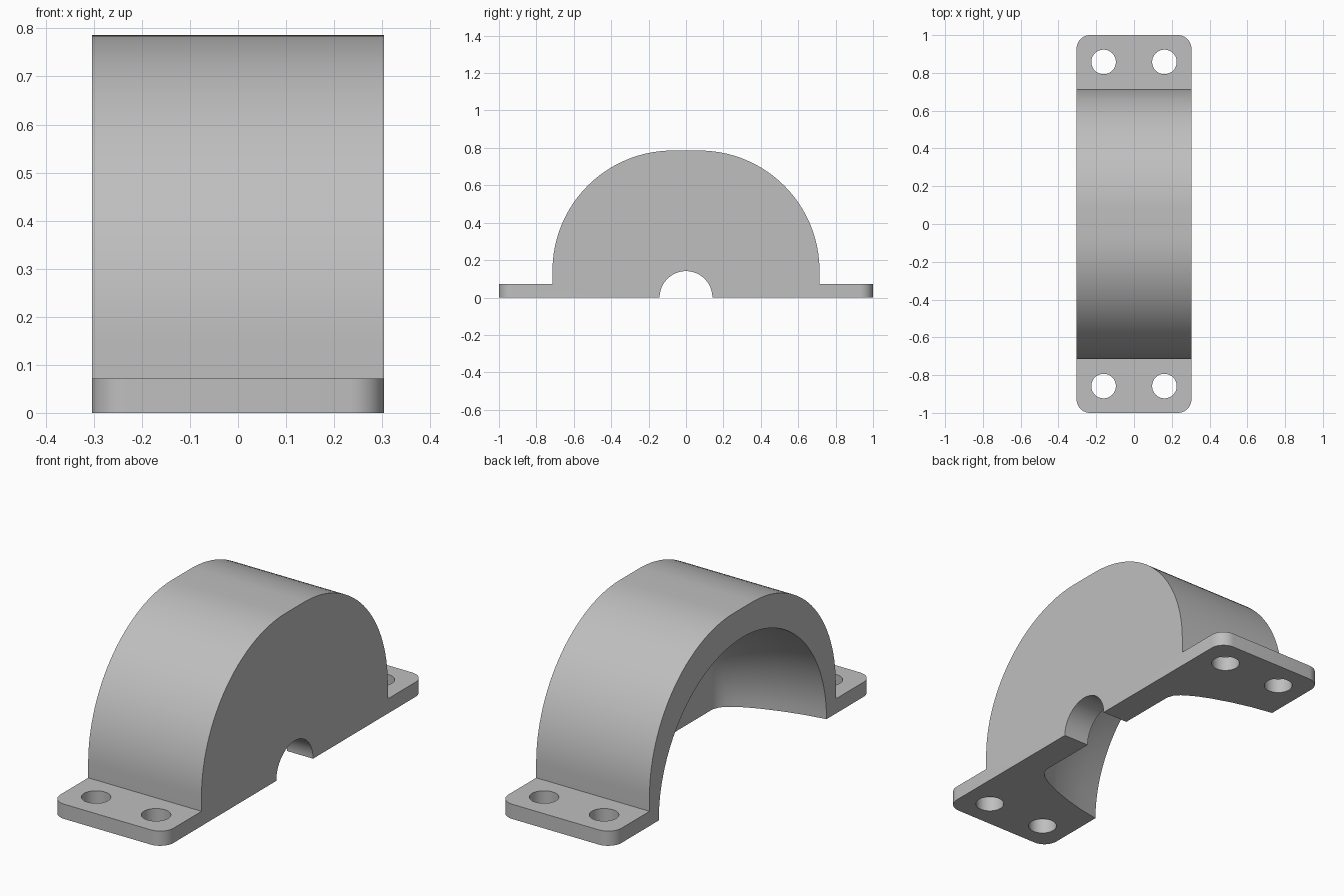
import bpy
import bmesh
from math import sin, cos, pi, radians
from mathutils import Matrix, Vector

cube = bpy.data.objects.get("Cube")
if cube:
    bpy.data.objects.remove(cube, do_unlink=True)

HALF_W = 0.304      # half width across x
BODY = 0.714        # half length of the arched body
FLANGE = 0.0714     # foot thickness
ARC = 0.643         # radius of the outer shoulder arcs
HOLE = 0.141        # shaft opening radius
WALL = 0.165        # inner face of the closed side


def make_object(name, bm):
    bmesh.ops.recalc_face_normals(bm, faces=bm.faces)
    mesh = bpy.data.meshes.new(name)
    bm.to_mesh(mesh)
    bm.free()
    obj = bpy.data.objects.new(name, mesh)
    bpy.context.collection.objects.link(obj)
    return obj


def cylinder(name, radius, depth, matrix):
    bm = bmesh.new()
    bmesh.ops.create_cone(bm, cap_ends=True, segments=64, radius1=radius,
                          radius2=radius, depth=depth, matrix=matrix)
    return make_object(name, bm)


# Housing outline: feet, upright sides, two shoulder arcs, flat crown
steps = 32
right = [(1, 0), (1, FLANGE), (BODY, FLANGE)]
for i in range(steps + 1):
    a = pi / 2 * i / steps
    right.append((BODY - ARC + ARC * cos(a), 2 * FLANGE + ARC * sin(a)))
outline = right + [(-y, z) for y, z in reversed(right)]

bm = bmesh.new()
face = bm.faces.new([bm.verts.new((-HALF_W, y, z)) for y, z in outline])
ext = bmesh.ops.extrude_face_region(bm, geom=[face])
bmesh.ops.translate(bm, vec=(2 * HALF_W, 0, 0),
                    verts=[v for v in ext["geom"] if isinstance(v, bmesh.types.BMVert)])

# Rounded foot corners
corners = [e for e in bm.edges
           if all(abs(v.co.y) > 0.99 for v in e.verts)
           and abs(e.verts[0].co.z - e.verts[1].co.z) > 0.01]
bmesh.ops.bevel(bm, geom=corners, offset=0.072, segments=10, profile=0.5,
                affect='EDGES')
housing = make_object("bearing_housing", bm)

# Tapered round recess, open on one side, with a filleted floor
profile = [(-0.4, 0), (-0.4, 0.66), (-HALF_W, 0.643), (-0.2, 0.624),
           (-0.1, 0.598), (0, 0.564), (0.06, 0.538), (0.1, 0.516),
           (0.13, 0.496), (0.154, 0.47), (WALL, 0.438), (WALL, 0)]
bm = bmesh.new()
verts = [bm.verts.new((x, r, 0)) for x, r in profile]
edges = [bm.edges.new(pair) for pair in zip(verts, verts[1:])]
bmesh.ops.spin(bm, geom=verts + edges, cent=(0, 0, 0), axis=(1, 0, 0),
               angle=2 * pi, steps=96, use_duplicate=False)
bmesh.ops.remove_doubles(bm, verts=bm.verts, dist=0.0001)
cutters = [make_object("recess_cutter", bm)]

# Shaft opening and bolt holes
turn = Matrix.Rotation(pi / 2, 4, 'Y')
cutters.append(cylinder("shaft_cutter", HOLE, 0.5,
                        Matrix.Translation(Vector((0.25, 0, 0))) @ turn))
for sx in (-1, 1):
    for sy in (-1, 1):
        cutters.append(cylinder("bolt_cutter", 0.065, 0.4,
                                Matrix.Translation(Vector((0.161 * sx, 0.858 * sy, 0)))))

bpy.context.view_layer.objects.active = housing
for cutter in cutters:
    cutter.hide_render = True
    mod = housing.modifiers.new("cut", 'BOOLEAN')
    mod.operation = 'DIFFERENCE'
    mod.solver = 'EXACT'
    mod.object = cutter
    bpy.ops.object.modifier_apply(modifier=mod.name)
    bpy.data.objects.remove(cutter, do_unlink=True)

# Plain grey finish
grey = bpy.data.materials.new("plain_grey")
grey.use_nodes = True
colour = (0.52, 0.52, 0.52, 1)
grey.diffuse_color = colour
grey.node_tree.nodes["Principled BSDF"].inputs["Base Color"].default_value = colour
housing.data.materials.clear()
housing.data.materials.append(grey)

bpy.ops.object.select_all(action='DESELECT')
housing.select_set(True)
bpy.ops.object.shade_smooth_by_angle(angle=radians(25))
